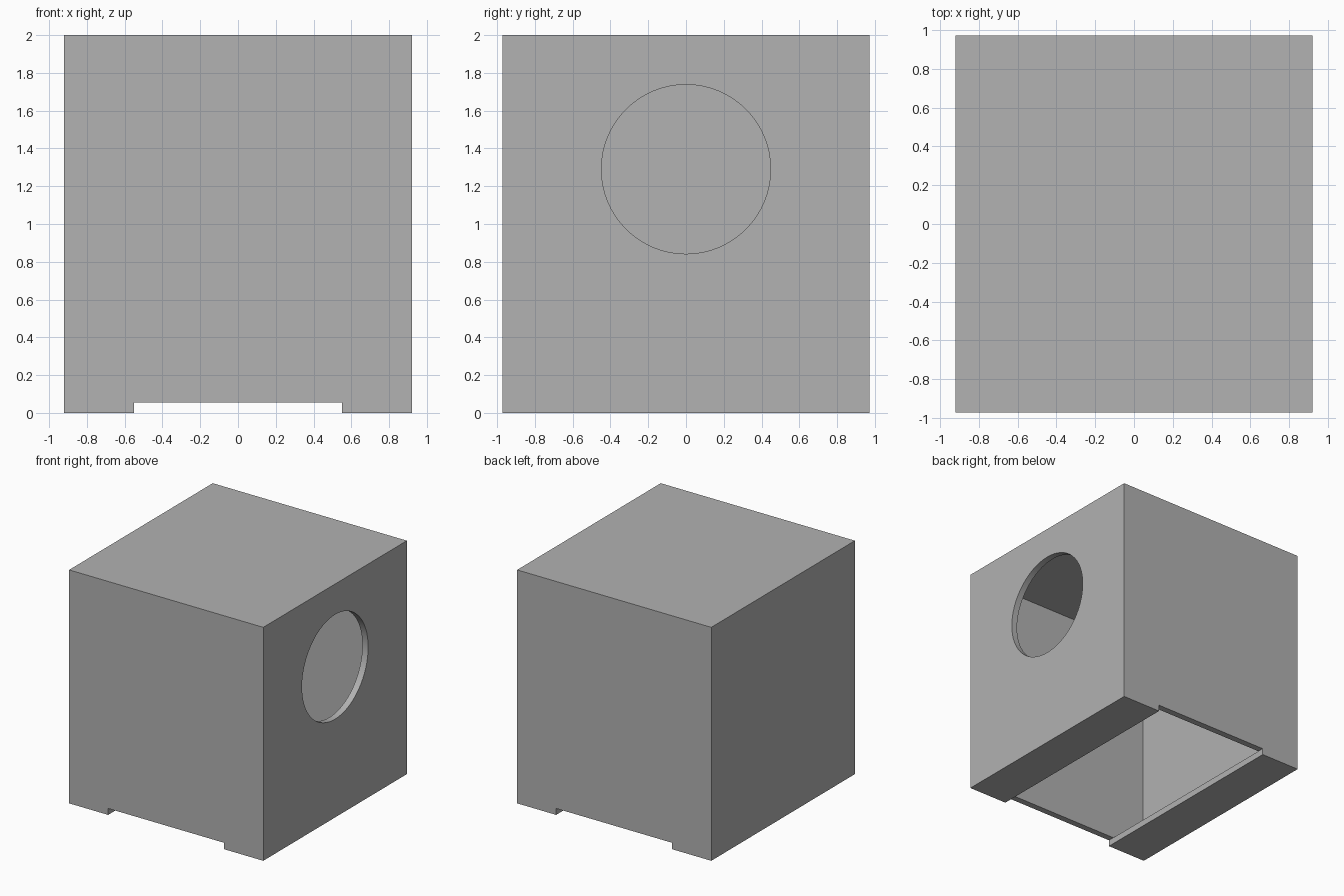
import bpy, bmesh
from math import pi
from mathutils import Matrix

cube = bpy.data.objects.get("Cube")
if cube:
    bpy.data.objects.remove(cube, do_unlink=True)

W, D, H = 0.92, 0.972, 2.0      # half width, half depth, height
T = 0.055                       # wall thickness
SLOT = 0.55                     # half width of the floor opening

grey = bpy.data.materials.new("plain grey")
grey.use_nodes = True
colour = (0.445, 0.445, 0.445, 1)
grey.diffuse_color = colour
grey.node_tree.nodes["Principled BSDF"].inputs["Base Color"].default_value = colour


def add_object(name, bm):
    bmesh.ops.recalc_face_normals(bm, faces=bm.faces)
    mesh = bpy.data.meshes.new(name)
    bm.to_mesh(mesh)
    bm.free()
    mesh.materials.append(grey)
    obj = bpy.data.objects.new(name, mesh)
    bpy.context.collection.objects.link(obj)
    return obj


def prism(name, right_half, half_depth):
    """Mirror a half profile in x and extrude it along y."""
    outline = right_half + [(-x, z) for x, z in reversed(right_half)]
    bm = bmesh.new()
    face = bm.faces.new([bm.verts.new((x, -half_depth, z)) for x, z in outline])
    new = bmesh.ops.extrude_face_region(bm, geom=[face])["geom"]
    moved = [v for v in new if isinstance(v, bmesh.types.BMVert)]
    bmesh.ops.translate(bm, verts=moved, vec=(0, 2 * half_depth, 0))
    return add_object(name, bm)


def cut(target, cutter):
    mod = target.modifiers.new(cutter.name, 'BOOLEAN')
    mod.operation = 'DIFFERENCE'
    mod.solver = 'EXACT'
    mod.object = cutter
    bpy.context.view_layer.objects.active = target
    bpy.ops.object.modifier_apply(modifier=mod.name)
    bpy.data.objects.remove(cutter, do_unlink=True)


# Box with a shallow channel running front to back underneath
box = prism("hollow_box", [(SLOT, T), (SLOT, 0), (W, 0), (W, H)], D)

# Cavity, open downwards through the channel
cut(box, prism("cavity", [(SLOT, T / 2), (SLOT, T), (W - T, T), (W - T, H - T)], D - T))

# Round entrance through one side wall
bm = bmesh.new()
bmesh.ops.create_cone(bm, cap_ends=True, segments=64, radius1=0.448, radius2=0.448, depth=0.4,
                      matrix=Matrix.Translation((W, 0, 1.29)) @ Matrix.Rotation(pi / 2, 4, 'Y'))
cut(box, add_object("round_hole", bm))

bpy.ops.object.select_all(action='DESELECT')
box.select_set(True)
bpy.context.view_layer.objects.active = box
bpy.ops.object.shade_smooth_by_angle()
